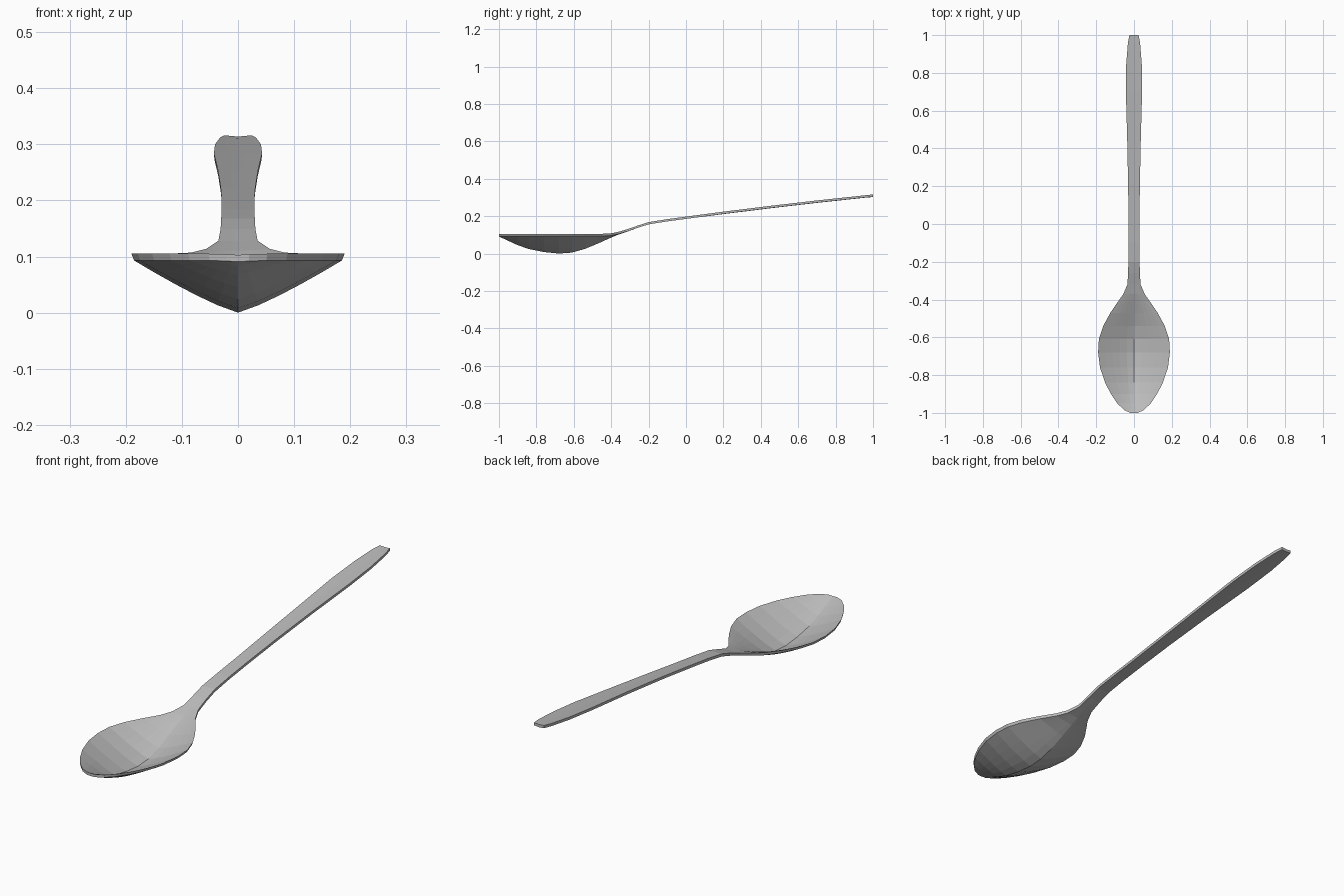
import bpy, bmesh

steel = bpy.data.materials.new("brushed_grey")
steel.diffuse_color = (0.5, 0.5, 0.5, 1)

THICK = 0.012
COLS = 10
# stations along the spoon: y, half width, rim height (top), centre height (underside)
STATIONS = [
    (-1.00, 0.020, 0.104, 0.091), (-0.985, 0.052, 0.105, 0.084),
    (-0.95, 0.088, 0.105, 0.068), (-0.90, 0.122, 0.105, 0.045),
    (-0.84, 0.153, 0.105, 0.024), (-0.76, 0.180, 0.105, 0.008),
    (-0.68, 0.190, 0.105, 0.000), (-0.61, 0.186, 0.105, 0.005),
    (-0.54, 0.163, 0.105, 0.025), (-0.47, 0.125, 0.105, 0.054),
    (-0.41, 0.084, 0.107, 0.081), (-0.37, 0.056, 0.114, 0.098),
    (-0.32, 0.035, 0.128, 0.115), (-0.26, 0.031, 0.149, 0.137),
    (-0.20, 0.030, 0.168, 0.156), (-0.10, 0.029, 0.184, 0.172),
    (0.02, 0.029, 0.200, 0.188), (0.20, 0.031, 0.224, 0.211),
    (0.45, 0.036, 0.255, 0.242), (0.70, 0.043, 0.284, 0.271),
    (0.85, 0.041, 0.300, 0.287), (0.96, 0.032, 0.312, 0.299),
    (1.00, 0.024, 0.316, 0.302),
]

bm = bmesh.new()
rings = []
for y, w, rim, low in STATIONS:
    depth = max(rim - THICK - low, 0)
    top, under = [], []
    for i in range(COLS + 1):
        t = -1 + 2 * i / COLS
        z = rim - depth * (1 - abs(t) ** 1.2)
        top.append(bm.verts.new((t * w, y, z)))
        # underside is slightly narrower, giving a chamfered edge
        under.append(bm.verts.new((t * w * 0.975, y, z - THICK)))
    rings.append(top + under[::-1])

# skin between the stations, then close both ends
n = len(rings[0])
for a, b in zip(rings, rings[1:]):
    for i in range(n):
        j = (i + 1) % n
        bm.faces.new((a[i], a[j], b[j], b[i]))
for ring in (rings[0], rings[-1]):
    for i in range(COLS):
        bm.faces.new((ring[i], ring[i + 1], ring[n - 2 - i], ring[n - 1 - i]))
bmesh.ops.recalc_face_normals(bm, faces=bm.faces)

mesh = bpy.data.meshes.new("spoon")
bm.to_mesh(mesh)
bm.free()
mesh.materials.append(steel)
spoon = bpy.data.objects.new("spoon", mesh)
bpy.context.collection.objects.link(spoon)
